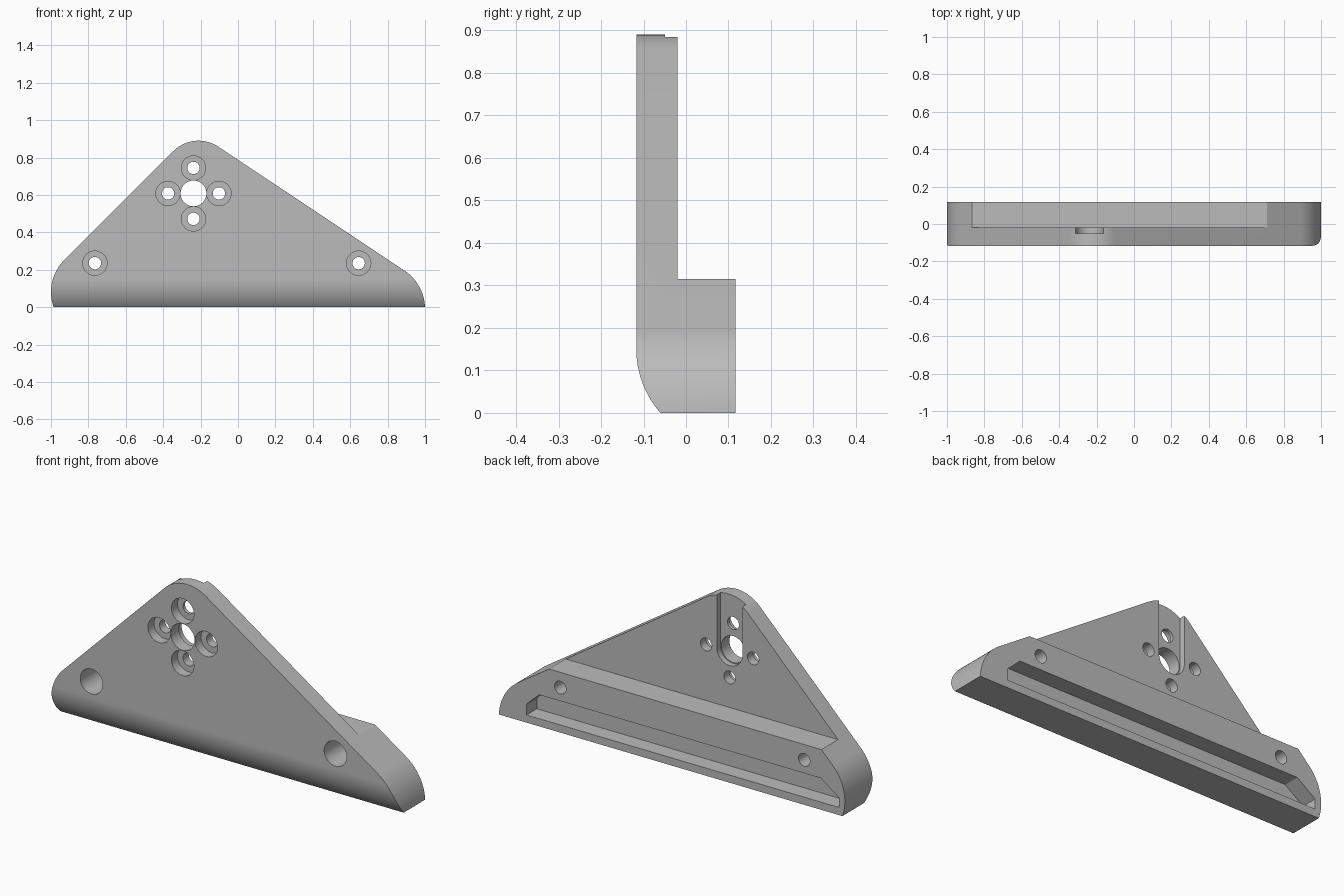
import bpy, bmesh
from math import sin, cos, radians, atan2, degrees
from mathutils import Vector

old = bpy.data.objects.get("Cube")
if old:
    bpy.data.objects.remove(old, do_unlink=True)

grey = bpy.data.materials.new("plain_grey")
grey.use_nodes = True
grey.diffuse_color = (0.5, 0.5, 0.5, 1)
grey.node_tree.nodes["Principled BSDF"].inputs["Base Color"].default_value = (0.5, 0.5, 0.5, 1)


def arc(cx, cz, r, a0, a1, n=20):
    angles = [radians(a0 + (a1 - a0) * i / n) for i in range(n + 1)]
    return [(cx + r * cos(a), cz + r * sin(a)) for a in angles]


def prism(name, points, lo, hi, axis="y"):
    """Extrude a 2D outline along y (points are x, z) or along x (points are y, z)."""
    bm = bmesh.new()
    place = (lambda p, d: (p[0], d, p[1])) if axis == "y" else (lambda p, d: (d, p[0], p[1]))
    face = bm.faces.new([bm.verts.new(place(p, lo)) for p in points])
    moved = bmesh.ops.extrude_face_region(bm, geom=[face])["geom"]
    step = Vector(place((0, 0), hi - lo))
    bmesh.ops.translate(bm, vec=step, verts=[v for v in moved if isinstance(v, bmesh.types.BMVert)])
    bmesh.ops.recalc_face_normals(bm, faces=bm.faces)
    mesh = bpy.data.meshes.new(name)
    bm.to_mesh(mesh)
    bm.free()
    mesh.materials.append(grey)
    ob = bpy.data.objects.new(name, mesh)
    bpy.context.collection.objects.link(ob)
    return ob


def combine(target, tool, operation="DIFFERENCE"):
    tool.hide_render = True
    bpy.context.view_layer.objects.active = target
    mod = target.modifiers.new("cut", "BOOLEAN")
    mod.operation, mod.solver, mod.object = operation, "EXACT", tool
    bpy.ops.object.modifier_apply(modifier=mod.name)
    bpy.data.objects.remove(tool, do_unlink=True)


def bore(target, x, z, r, lo, hi):
    combine(target, prism("bore_cutter", arc(x, z, r, 0, 352.5, 47), lo, hi))


FRONT, BACK, WEB = -0.117, 0.117, -0.02

# Rounded triangular outline, seen from the front
right_normal = degrees(atan2(0.832, 0.555))
right_end = degrees(atan2(0.01, 0.247))
left_end = 180 + degrees(atan2(0.081, 0.226))
outline = (arc(0.753, -0.01, 0.247, right_end, right_normal)
           + arc(-0.211, 0.70, 0.19, right_normal, 135)
           + arc(-0.76, 0.081, 0.24, 135, left_end))
bracket = prism("bracket_plate", outline, FRONT - 0.05, BACK + 0.05)

# Side section: thin web above, thick foot below, curved lower front edge
section = arc(FRONT + 0.226, 0.15, 0.226, 180, 221.58, 24)
section += [(BACK, 0), (BACK, 0.315), (WEB, 0.315), (WEB, 1), (FRONT, 1)]
section = [(y, max(z, 0)) for y, z in section]
combine(bracket, prism("section_cutter", section, -1.2, 1.2, "x"), "INTERSECT")

# Long pocket in the back of the foot
pocket = [(0.84, 0.04), (0.84, 0.097), (0.767, 0.165),
          (-0.86, 0.165), (-0.965, 0.092), (-0.965, 0.04)]
combine(bracket, prism("pocket_cutter", pocket, BACK - 0.085, 0.3))

# Cable channel running up the back from the central hole
hub_x, hub_z = -0.238, 0.608
channel = arc(hub_x, hub_z, 0.074, 180, 360, 24) + [(hub_x + 0.074, 1), (hub_x - 0.074, 1)]
combine(bracket, prism("channel_cutter", channel, -0.05, 0.0))
bore(bracket, hub_x, hub_z, 0.069, -0.3, 0.3)

# Counterbored screw holes: four around the hub, two through the foot
screws = [(hub_x + 0.136 * dx, hub_z + 0.136 * dz, 0.05)
          for dx, dz in ((1, 0), (-1, 0), (0, 1), (0, -1))]
screws += [(-0.765, 0.235, 0.15), (0.645, 0.235, 0.15)]
for x, z, depth in screws:
    bore(bracket, x, z, 0.033, -0.3, 0.3)
    bore(bracket, x, z, 0.065, -0.3, FRONT + depth)

# Smooth curves, sharp edges
bpy.ops.object.select_all(action="DESELECT")
bracket.select_set(True)
bpy.context.view_layer.objects.active = bracket
bpy.ops.object.shade_smooth_by_angle(angle=radians(20))
